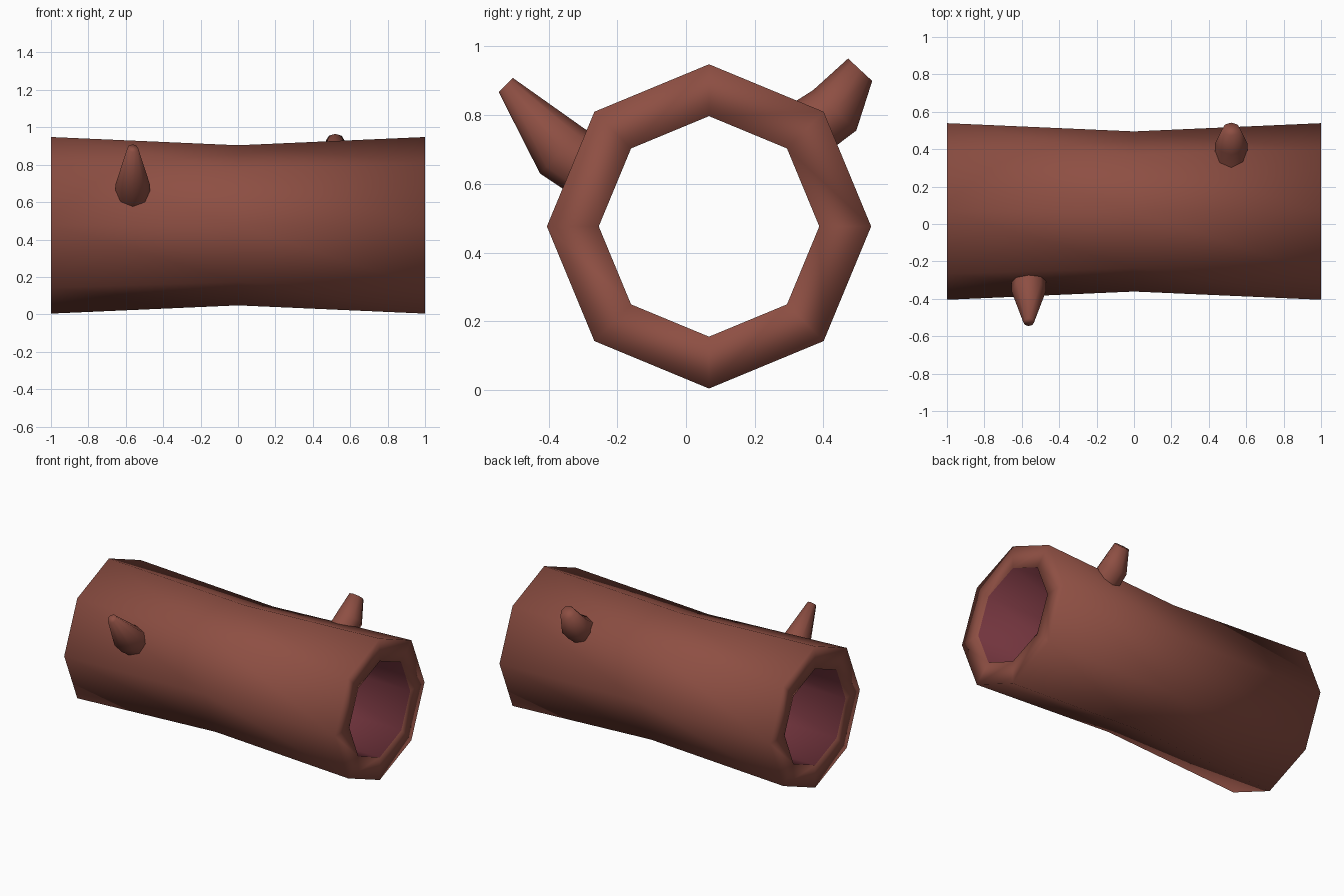
import bpy, bmesh, math
from mathutils import Vector

if "Cube" in bpy.data.objects:
    bpy.data.objects.remove(bpy.data.objects["Cube"])

def material(name, rgb):
    m = bpy.data.materials.new(name)
    m.diffuse_color = (*rgb, 1)
    m.use_nodes = True
    m.node_tree.nodes["Principled BSDF"].inputs["Base Color"].default_value = m.diffuse_color
    return m

bark = material("bark brown", (0.27, 0.078, 0.056))
inner = material("inner wood plum", (0.165, 0.034, 0.046))

CY, CZ, N = 0.067, 0.476, 8

def finish(bm, name, mats):
    bmesh.ops.recalc_face_normals(bm, faces=bm.faces)
    me = bpy.data.meshes.new(name)
    bm.to_mesh(me)
    bm.free()
    for m in mats:
        me.materials.append(m)
    for p in me.polygons:
        p.use_smooth = True
    ob = bpy.data.objects.new(name, me)
    bpy.context.collection.objects.link(ob)
    return ob

def bridge(bm, a, b, mat=0):
    for i in range(len(a)):
        j = (i + 1) % len(a)
        bm.faces.new((a[i], a[j], b[j], b[i])).material_index = mat

# Hollow log: closed loop of octagonal rings, waisted outside and straight inside
bm = bmesh.new()
profile = [(-1, 0.472), (0, 0.428), (1, 0.472), (1, 0.321), (0, 0.321), (-1, 0.321)]
rings = []
for x, r in profile:
    rings.append([bm.verts.new((x, CY + r * math.cos(math.tau * i / N),
                                CZ + r * math.sin(math.tau * i / N))) for i in range(N)])
for k in range(len(rings)):
    bridge(bm, rings[k], rings[(k + 1) % len(rings)], 1 if k in (3, 4) else 0)
finish(bm, "hollow_log", [bark, inner])

# Branch stubs: rings given as (y, z, radius, axis angle in the yz plane)
def stub(name, x, sections):
    bm = bmesh.new()
    rings = []
    for y, z, r, ang in sections:
        a = math.radians(ang)
        side = Vector((0, -math.sin(a), math.cos(a)))
        c = Vector((x, y, z))
        rings.append([bm.verts.new(c + r * (side * math.cos(math.tau * i / N)
                      + Vector((1, 0, 0)) * math.sin(math.tau * i / N))) for i in range(N)])
    for a, b in zip(rings, rings[1:]):
        bridge(bm, a, b)
    bm.faces.new(rings[-1])
    finish(bm, name, [bark])

stub("front_branch_stub", -0.563,
     [(-0.26, 0.632, 0.093, 149), (-0.36, 0.695, 0.092, 135), (-0.525, 0.888, 0.029, 135)])
stub("back_branch_stub", 0.52,
     [(0.32, 0.735, 0.09, 37), (0.433, 0.814, 0.086, 47), (0.507, 0.932, 0.048, 47)])
